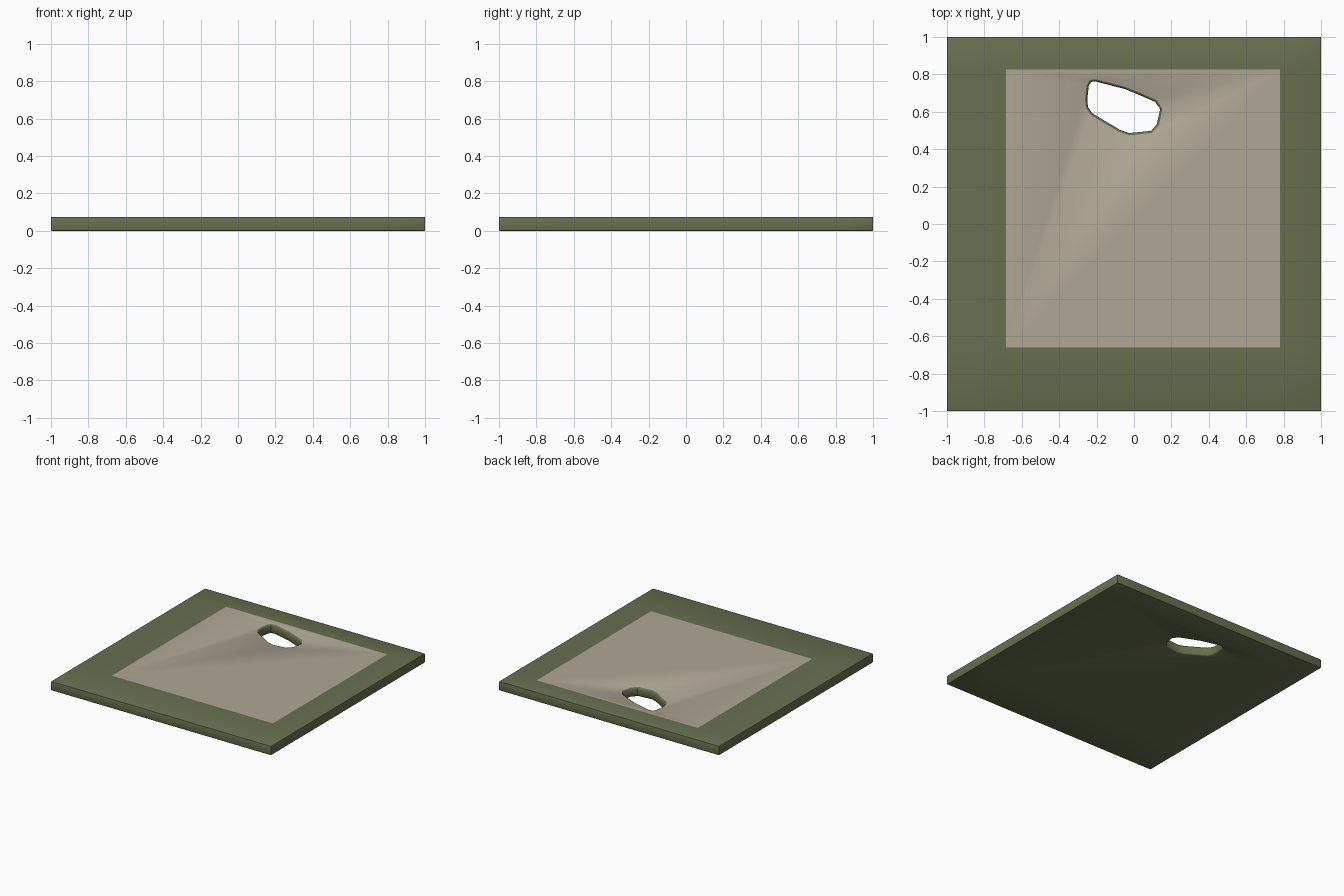
import bpy, bmesh
from mathutils import Vector

if "Cube" in bpy.data.objects:
    bpy.data.objects.remove(bpy.data.objects["Cube"])

T = 0.075  # slab thickness
PANEL = (-0.685, 0.78, -0.66, 0.825)  # pale area: x min, x max, y min, y max


def material(name, rgb):
    m = bpy.data.materials.new(name)
    m.diffuse_color = (*rgb, 1)
    m.use_nodes = True
    m.node_tree.nodes["Principled BSDF"].inputs["Base Color"].default_value = m.diffuse_color
    return m


green = material("olive", (0.14, 0.16, 0.08))
tan = material("pale_tan", (0.43, 0.39, 0.305))


def make_object(name, bm, mats):
    me = bpy.data.meshes.new(name)
    bm.to_mesh(me)
    bm.free()
    for m in mats:
        me.materials.append(m)
    ob = bpy.data.objects.new(name, me)
    bpy.context.collection.objects.link(ob)
    return ob


# Square slab with slightly softened edges
bm = bmesh.new()
bmesh.ops.create_cube(bm, size=1)
bmesh.ops.scale(bm, vec=(2, 2, T), verts=bm.verts)
bmesh.ops.translate(bm, vec=(0, 0, T / 2), verts=bm.verts)
bmesh.ops.bevel(bm, geom=bm.edges[:], offset=0.005, segments=2, profile=0.5, affect='EDGES')

# Pale panel: cut its borders into the slab and colour the top face
for i, v in enumerate(PANEL):
    axis = Vector((1, 0, 0)) if i < 2 else Vector((0, 1, 0))
    bmesh.ops.bisect_plane(bm, geom=bm.verts[:] + bm.edges[:] + bm.faces[:],
                           plane_co=axis * v, plane_no=axis)
bm.normal_update()
for f in bm.faces:
    c = f.calc_center_median()
    if f.normal.z > 0.99 and PANEL[0] < c.x < PANEL[1] and PANEL[2] < c.y < PANEL[3]:
        f.material_index = 1
slab = make_object("slab", bm, [green, tan])

# Irregular hole, its rims flared a little at top and bottom
outline = [(-0.25, 0.666), (-0.246, 0.625), (-0.223, 0.592), (-0.15, 0.548), (-0.075, 0.503),
           (-0.025, 0.486), (0.092, 0.498), (0.122, 0.532), (0.14, 0.615), (0.113, 0.653),
           (0.04, 0.685), (-0.05, 0.722), (-0.205, 0.762), (-0.23, 0.76), (-0.242, 0.738)]
n = len(outline)
pts = [Vector(p) for p in outline]
outward = []
for i in range(n):
    d = (pts[(i + 1) % n] - pts[i - 1]).normalized()
    outward.append(Vector((d.y, -d.x)))
bm = bmesh.new()
rings = []
for z, off in ((-0.02, 0.012), (0, 0.012), (0.004, 0.005), (0.012, 0),
               (T - 0.012, 0), (T - 0.004, 0.005), (T, 0.012), (T + 0.02, 0.012)):
    rings.append([bm.verts.new((*(p + o * off), z)) for p, o in zip(pts, outward)])
for a, b in zip(rings, rings[1:]):
    for i in range(n):
        j = (i + 1) % n
        bm.faces.new((a[i], a[j], b[j], b[i]))
bm.faces.new(rings[0][::-1])
bm.faces.new(rings[-1])
bmesh.ops.recalc_face_normals(bm, faces=bm.faces)
cutter = make_object("hole_cutter", bm, [green])

# Cut the hole
mod = slab.modifiers.new("hole", 'BOOLEAN')
mod.operation = 'DIFFERENCE'
mod.solver = 'EXACT'
mod.object = cutter
bpy.context.view_layer.objects.active = slab
slab.select_set(True)
bpy.ops.object.modifier_apply(modifier=mod.name)
bpy.data.objects.remove(cutter)
bpy.ops.object.shade_smooth_by_angle(angle=0.6)
